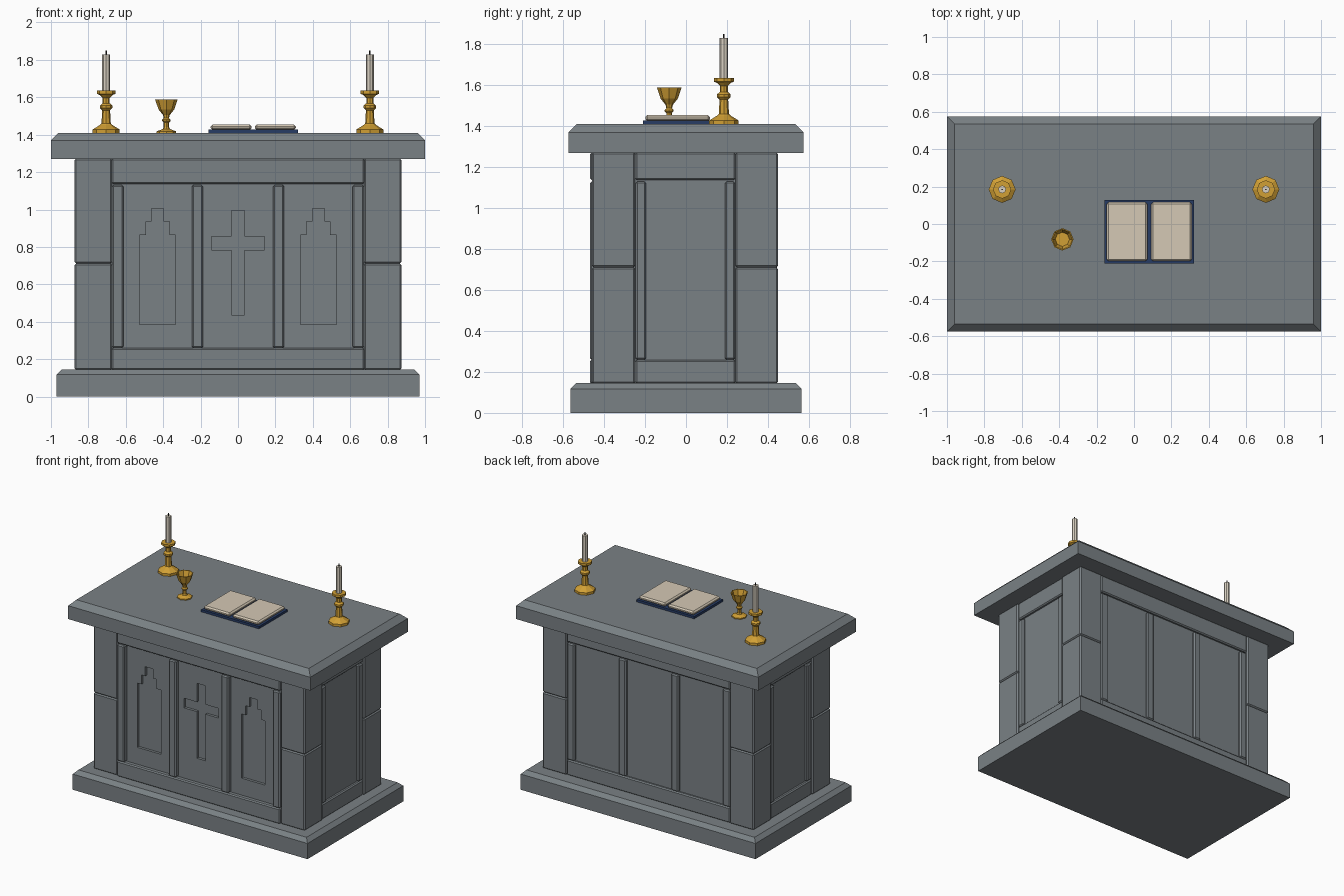
import bpy, bmesh, math

if "Cube" in bpy.data.objects:
    bpy.data.objects.remove(bpy.data.objects["Cube"])


def material(name, rgb):
    m = bpy.data.materials.new(name)
    m.diffuse_color = (*rgb, 1)
    m.use_nodes = True
    m.node_tree.nodes["Principled BSDF"].inputs["Base Color"].default_value = m.diffuse_color
    return m


STONE = material("grey stone", (0.195, 0.22, 0.235))
GOLD = material("gold", (0.64, 0.35, 0.035))
WAX = material("candle wax", (0.70, 0.64, 0.54))
PAPER = material("paper", (0.66, 0.58, 0.46))
NAVY = material("navy cover", (0.02, 0.045, 0.13))
BLACK = material("wick black", (0.02, 0.018, 0.015))


def finish(bm, name, mat):
    bmesh.ops.recalc_face_normals(bm, faces=bm.faces)
    me = bpy.data.meshes.new(name)
    bm.to_mesh(me)
    bm.free()
    me.materials.append(mat)
    ob = bpy.data.objects.new(name, me)
    bpy.context.collection.objects.link(ob)
    return ob


def box(name, xr, yr, zr, mat=STONE, bevel=0.0, top_only=False):
    x, y, z = sorted(xr), sorted(yr), sorted(zr)
    bm = bmesh.new()
    bmesh.ops.create_cube(bm, size=1)
    for v in bm.verts:
        v.co = [r[0] + (c + 0.5) * (r[1] - r[0]) for r, c in zip((x, y, z), v.co)]
    if bevel:
        edges = [e for e in bm.edges
                 if not top_only or all(v.co.z > z[1] - 1e-5 for v in e.verts)]
        bmesh.ops.bevel(bm, geom=edges, offset=bevel, segments=1, affect='EDGES')
    return finish(bm, name, mat)


def lathe(name, cx, cy, profile, mat, n=8):
    # profile of (radius, z), closed with flat ends
    bm = bmesh.new()
    rings = [[bm.verts.new((cx + r * math.cos(2 * math.pi * i / n),
                            cy + r * math.sin(2 * math.pi * i / n), z))
              for i in range(n)] for r, z in profile]
    for a, b in zip(rings, rings[1:]):
        for i in range(n):
            j = (i + 1) % n
            bm.faces.new((a[i], a[j], b[j], b[i]))
    bm.faces.new(rings[0])
    bm.faces.new(rings[-1])
    return finish(bm, name, mat)


def prism(name, half, cx, y0, y1):
    # half outline (x, z) from bottom to top, mirrored about cx
    pts = [(cx + x, z) for x, z in half] + [(cx - x, z) for x, z in reversed(half)]
    bm = bmesh.new()
    f = bm.faces.new([bm.verts.new((x, y0, z)) for x, z in pts])
    ext = bmesh.ops.extrude_face_region(bm, geom=[f])['geom']
    for v in ext:
        if isinstance(v, bmesh.types.BMVert):
            v.co.y = y1
    return finish(bm, name, STONE)


# plinth and table slab, chamfered on top
box("plinth", (-0.97, 0.97), (-0.565, 0.565), (0, 0.145), bevel=0.028, top_only=True)
box("table_slab", (-1, 1), (-0.575, 0.575), (1.27, 1.41), bevel=0.04, top_only=True)

# inner body carrying the panels
FRONT = -0.435
body = box("body_panels", (-0.845, 0.845), (FRONT, 0.425), (0.14, 1.275))

# carved cross and stepped windows
window = [(0.097, 0.385), (0.097, 0.865), (0.063, 0.865), (0.063, 0.935),
          (0.032, 0.935), (0.032, 1.005)]
cross = [(0.035, 0.435), (0.035, 0.783), (0.143, 0.783), (0.143, 0.855),
         (0.035, 0.855), (0.035, 0.995)]
for outline, cx in ((window, -0.43), (cross, 0), (window, 0.43)):
    cutter = prism("carving_cutter", outline, cx, FRONT - 0.05, FRONT + 0.02)
    cutter.hide_render = True
    mod = body.modifiers.new("carving", 'BOOLEAN')
    mod.operation = 'DIFFERENCE'
    mod.solver = 'EXACT'
    mod.object = cutter
    bpy.context.view_layer.objects.active = body
    bpy.ops.object.modifier_apply(modifier=mod.name)
    bpy.data.objects.remove(cutter)

# corner pillars, two blocks each
B = 0.008
for sx in (-1, 1):
    for y in ((-0.46, -0.248), (0.242, 0.449)):
        for z in ((0.143, 0.711), (0.711, 1.272)):
            box("corner_pillar", (sx * 0.675, sx * 0.873), y, z, bevel=B)

# rails and stiles of the front and back frames
for side, y in (("front", (-0.469, -0.42)), ("back", (0.41, 0.445))):
    box(side + "_top_rail", (-0.675, 0.675), y, (1.137, 1.272), bevel=B)
    box(side + "_bottom_rail", (-0.675, 0.675), y, (0.143, 0.259), bevel=B)
    for cx in (-0.643, -0.217, 0.217, 0.643):
        box(side + "_stile", (cx - 0.03, cx + 0.03), y, (0.259, 1.13), bevel=B)

# rails and stiles of the side frames
for sx in (-1, 1):
    x = (sx * 0.82, sx * 0.866)
    box("side_top_rail", x, (-0.248, 0.242), (1.137, 1.272), bevel=B)
    box("side_bottom_rail", x, (-0.248, 0.242), (0.143, 0.259), bevel=B)
    for y in ((-0.246, -0.195), (0.19, 0.24)):
        box("side_stile", x, y, (0.259, 1.13), bevel=B)

# candlesticks with candles
holder = [(0.072, 1.41), (0.072, 1.428), (0.033, 1.452), (0.025, 1.46), (0.021, 1.53),
          (0.033, 1.542), (0.033, 1.556), (0.019, 1.568), (0.019, 1.597),
          (0.034, 1.612), (0.049, 1.618), (0.049, 1.635)]
for cx in (-0.705, 0.705):
    lathe("candlestick", cx, 0.185, holder, GOLD)
    lathe("candle", cx, 0.185, [(0.021, 1.63), (0.021, 1.83)], WAX)
    lathe("wick", cx, 0.185, [(0.004, 1.828), (0.004, 1.85)], BLACK, 6)

# chalice with hollow bowl
cup = [(0.052, 1.41), (0.052, 1.418), (0.02, 1.43), (0.014, 1.44), (0.014, 1.465),
       (0.022, 1.473), (0.022, 1.48), (0.014, 1.488), (0.018, 1.505), (0.042, 1.535),
       (0.06, 1.588), (0.054, 1.588), (0.038, 1.54)]
lathe("chalice", -0.383, -0.082, cup, GOLD)

# open book
box("book_cover", (-0.157, 0.32), (-0.21, 0.128), (1.41, 1.427), NAVY)
for x in ((-0.146, 0.072), (0.091, 0.309)):
    box("page_block", x, (-0.199, 0.117), (1.425, 1.454), PAPER, bevel=0.01)
